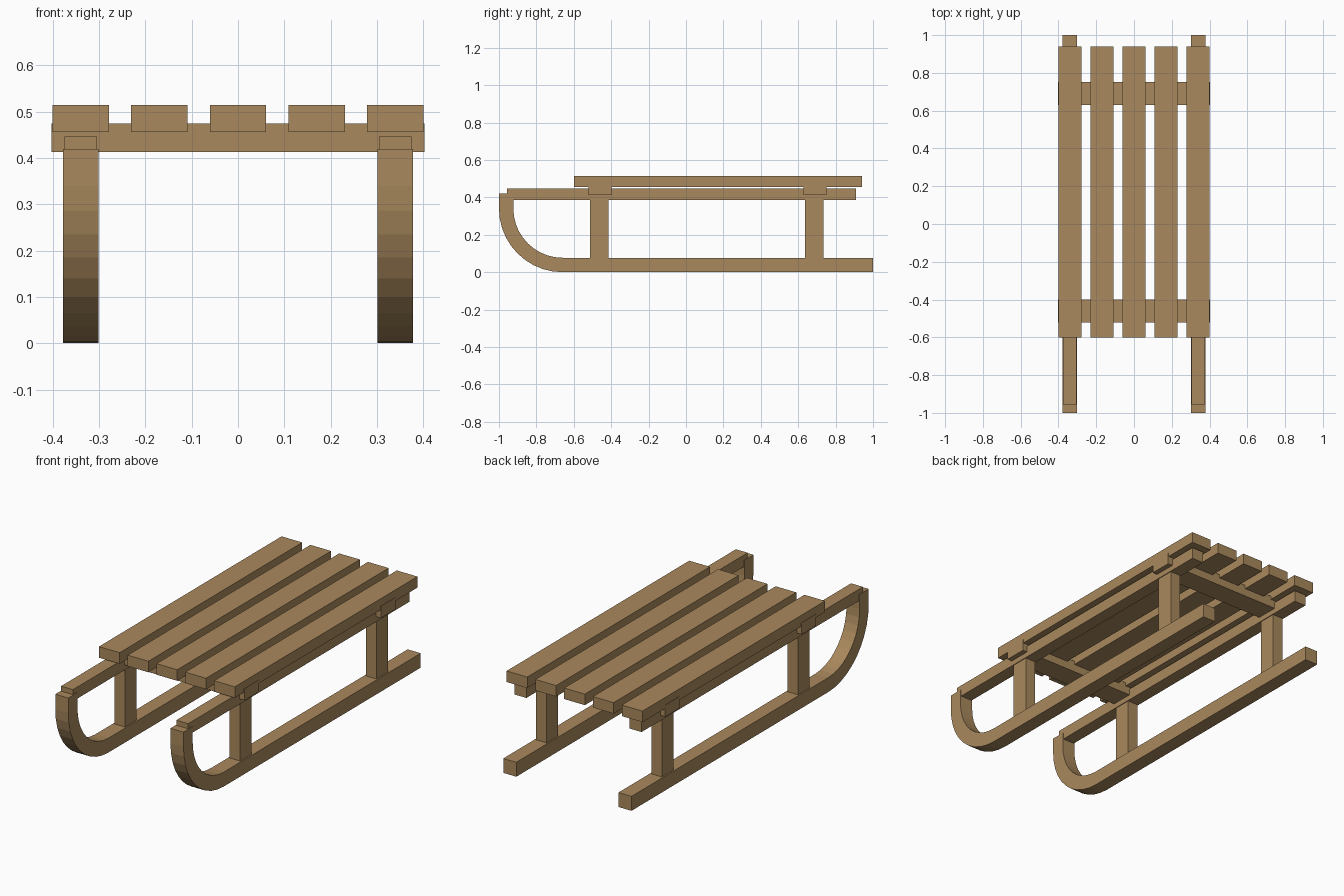
import bpy, bmesh, math

if "Cube" in bpy.data.objects:
    bpy.data.objects.remove(bpy.data.objects["Cube"])

wood = bpy.data.materials.new("wood")
wood.diffuse_color = (0.40, 0.25, 0.11, 1)
wood.use_nodes = True
wood.node_tree.nodes["Principled BSDF"].inputs["Base Color"].default_value = wood.diffuse_color


def finish(name, bm):
    bmesh.ops.recalc_face_normals(bm, faces=bm.faces)
    mesh = bpy.data.meshes.new(name)
    bm.to_mesh(mesh)
    bm.free()
    mesh.materials.append(wood)
    obj = bpy.data.objects.new(name, mesh)
    bpy.context.collection.objects.link(obj)
    return obj


def box(name, x, y, z):
    """Box from (min, max) ranges on each axis."""
    bm = bmesh.new()
    bmesh.ops.create_cube(bm, size=1)
    for v in bm.verts:
        for i, (lo, hi) in enumerate((x, y, z)):
            v.co[i] = lo + (v.co[i] + 0.5) * (hi - lo)
    return finish(name, bm)


def runner(name, x, width=0.077, thick=0.077, radius=0.34, top=0.42, steps=10):
    """Square bar: straight along the ground, curled up at the front."""
    cy = -1 + radius
    path = [(1, 0, 0, 1)]  # y, z, inward normal
    for i in range(steps + 1):
        a = math.radians(90) * i / steps
        path.append((cy - radius * math.sin(a), radius - radius * math.cos(a),
                     math.sin(a), math.cos(a)))
    path.append((-1, top, 1, 0))
    bm = bmesh.new()
    rings = []
    for y, z, ny, nz in path:
        iy, iz = y + ny * thick, z + nz * thick
        rings.append([bm.verts.new(c) for c in (
            (x - width / 2, y, z), (x + width / 2, y, z),
            (x + width / 2, iy, iz), (x - width / 2, iy, iz))])
    for a, b in zip(rings, rings[1:]):
        for i in range(4):
            j = (i + 1) % 4
            bm.faces.new((a[i], a[j], b[j], b[i]))
    bm.faces.new(rings[0])
    bm.faces.new(rings[-1])
    return finish(name, bm)


# Both sides: runner, top rail and two posts
for side, s in (("left", -1), ("right", 1)):
    x = s * 0.34
    runner(f"{side}_runner", x)
    box(f"{side}_rail", (x - 0.035, x + 0.035), (-0.956, 0.91), (0.385, 0.447))
    for end, y in (("front", -0.463), ("rear", 0.685)):
        box(f"{side}_{end}_post", (x - 0.031, x + 0.031),
            (y - 0.049, y + 0.049), (0.07, 0.40))

# Crossbars under the seat
for end, y in (("front", -0.46), ("rear", 0.69)):
    box(f"{end}_crossbar", (-0.403, 0.403), (y - 0.061, y + 0.061), (0.413, 0.475))

# Seat slats
for i in range(5):
    x = (i - 2) * 0.17
    box(f"seat_slat_{i + 1}", (x - 0.061, x + 0.061), (-0.60, 0.94), (0.456, 0.515))
